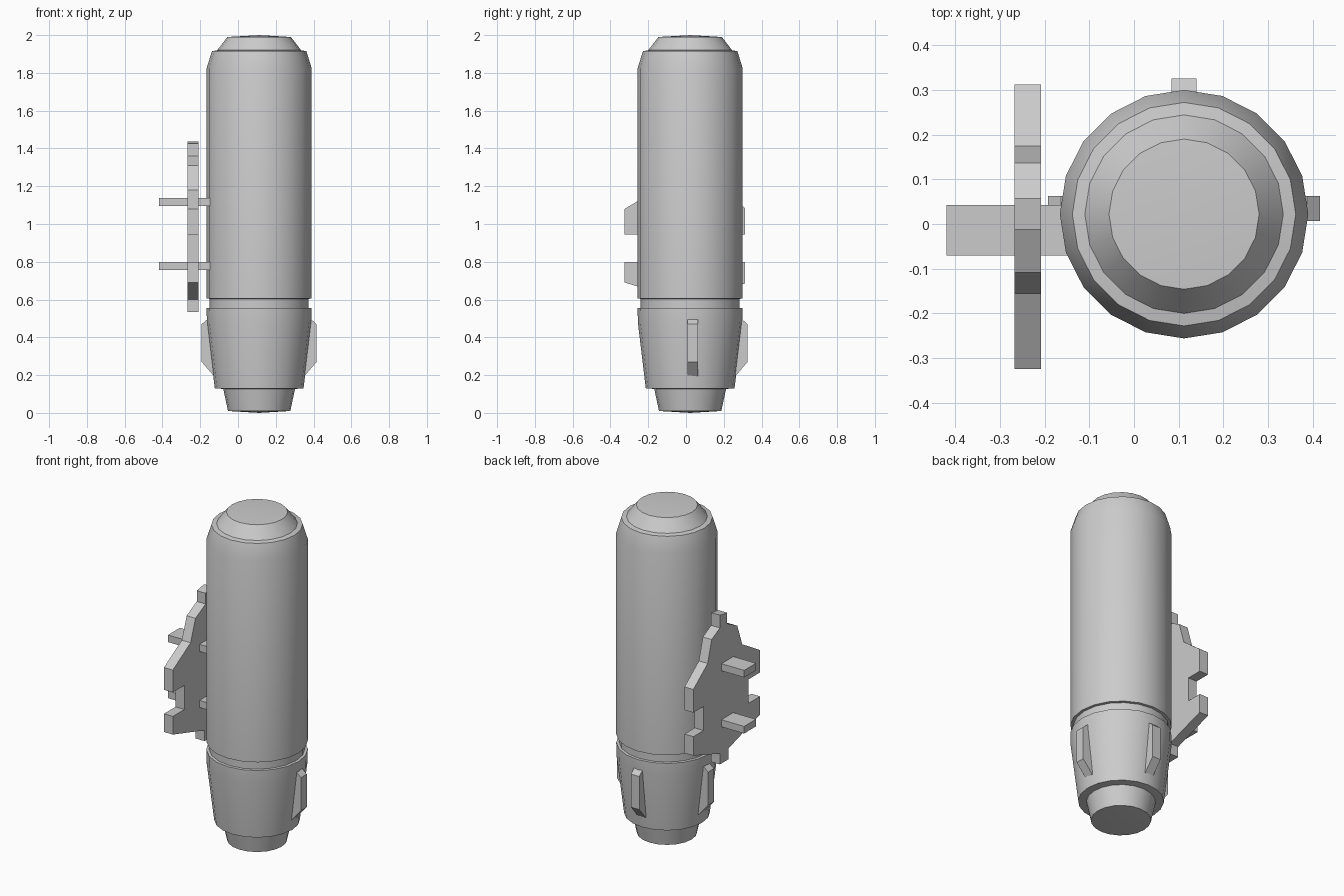
import bpy, bmesh, math
from mathutils import Matrix, Vector

if "Cube" in bpy.data.objects:
    bpy.data.objects.remove(bpy.data.objects["Cube"])

AX, AY = 0.112, 0.022      # axis of the canister
SIDES = 20


def finish(bm, name):
    bmesh.ops.recalc_face_normals(bm, faces=bm.faces)
    me = bpy.data.meshes.new(name)
    bm.to_mesh(me)
    bm.free()
    ob = bpy.data.objects.new(name, me)
    bpy.context.collection.objects.link(ob)
    return ob


def lathe(name, profile):
    """Revolve (radius, z) points; a radius of 0 makes a pole."""
    bm = bmesh.new()
    rings = []
    for r, z in profile:
        n = SIDES if r else 1
        rings.append([bm.verts.new((AX + r * math.sin(2 * math.pi * i / SIDES),
                                    AY + r * math.cos(2 * math.pi * i / SIDES), z))
                      for i in range(n)])
    for a, b in zip(rings, rings[1:]):
        for i in range(SIDES):
            j = (i + 1) % SIDES
            quad = [a[i % len(a)], a[j % len(a)], b[j % len(b)], b[i % len(b)]]
            bm.faces.new(list(dict.fromkeys(quad)))
    return finish(bm, name)


def slab(name, outline, thickness, matrix):
    """Outline in local (x, z), extruded along local y and centred on it."""
    bm = bmesh.new()
    face = bm.faces.new([bm.verts.new((x, -thickness / 2, z)) for x, z in outline])
    out = bmesh.ops.extrude_face_region(bm, geom=[face])
    verts = [v for v in out["geom"] if isinstance(v, bmesh.types.BMVert)]
    bmesh.ops.translate(bm, vec=(0, thickness, 0), verts=verts)
    bm.transform(matrix)
    return finish(bm, name)


# Canister body with neck, tapered collar, groove and chamfered cap
body = lathe("canister_body", [
    (0, 0.0), (0.165, 0.01), (0.19, 0.127), (0.235, 0.13), (0.277, 0.48),
    (0.278, 0.555), (0.262, 0.556), (0.262, 0.604), (0.278, 0.605),
    (0.278, 1.825), (0.25, 1.915), (0.222, 1.92), (0.168, 1.99), (0, 2.0)])
bpy.context.view_layer.objects.active = body
body.select_set(True)
bpy.ops.object.shade_smooth_by_angle(angle=math.radians(30))

# Three fins on the collar
fin = [(0.22, 0.2), (0.24, 0.195), (0.304, 0.27), (0.304, 0.47), (0.275, 0.495), (0.22, 0.495)]
for side, angle, y in (("right", 0, 0.035), ("back", 90, AY), ("left", 180, 0.035)):
    m = Matrix.Translation((AX, y, 0)) @ Matrix.Rotation(math.radians(angle), 4, 'Z')
    slab("fin_" + side, fin, 0.056, m)

# Stepped side plate with a notch in each edge
plate = [(-0.012, 1.425), (0.058, 1.437), (0.058, 1.36), (0.137, 1.32), (0.175, 1.19),
         (0.312, 1.085), (0.312, 0.945), (0.215, 0.945), (0.215, 0.8), (0.312, 0.8),
         (0.312, 0.685), (0.058, 0.6), (0.058, 0.535), (-0.022, 0.535), (-0.022, 0.6),
         (-0.325, 0.69), (-0.325, 0.8), (-0.215, 0.8), (-0.215, 0.945), (-0.325, 0.945),
         (-0.325, 1.08), (-0.155, 1.18), (-0.108, 1.31), (-0.012, 1.36)]
slab("side_plate", plate, 0.059,
     Matrix.Translation((-0.238, 0, 0)) @ Matrix.Rotation(math.radians(90), 4, 'Z'))

# Two pegs through the plate into the body
for name, z in (("upper_peg", 1.117), ("lower_peg", 0.778)):
    bm = bmesh.new()
    bmesh.ops.create_cube(bm, size=1, matrix=Matrix.LocRotScale(
        Vector((-0.284, -0.0135, z)), None, Vector((0.27, 0.113, 0.043))))
    finish(bm, name)
